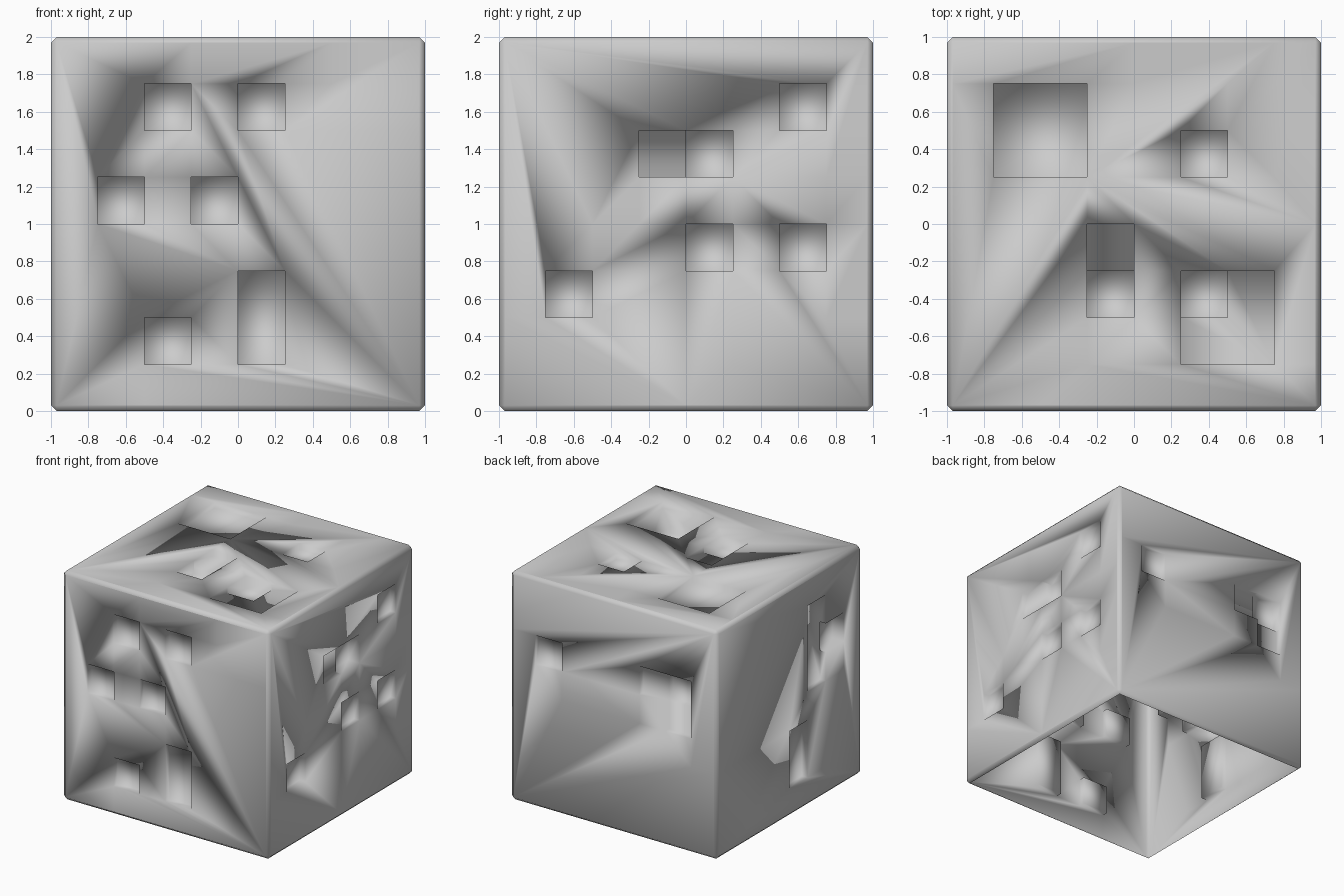
import bpy, bmesh
from mathutils import Vector

if "Cube" in bpy.data.objects:
    bpy.data.objects.remove(bpy.data.objects["Cube"])

BEVEL = 0.03   # chamfer on the cube edges
STEP = 0.055   # depth of one recess level
LINES = [-1 + BEVEL] + [-1 + 0.25 * i for i in range(1, 8)] + [1 - BEVEL]
X, Y, Z = Vector((1, 0, 0)), Vector((0, 1, 0)), Vector((0, 0, 1))


def block(i, j, w=1, h=1):
    return [(a, b) for a in range(i, i + w) for b in range(j, j + h)]


# Each wall: right axis, up axis, outward axis, recessed cells, doubly recessed cells
WALLS = [
    (X, Z, -Y, [(2, 6), (4, 6), (1, 4), (3, 4), (2, 1)] + block(4, 1, 1, 2), []),
    (Y, Z, X, [(6, 6), (4, 3), (6, 3), (1, 2), (3, 5)], [(4, 5)]),
    (-X, Z, Y, [(1, 5), (5, 5), (6, 4)], [(6, 5)]),
    (-Y, Z, -X, block(5, 4, 1, 3) + block(4, 1, 1, 2), [(6, 5)]),
    (X, Y, Z, block(1, 5, 2, 2) + [(5, 5), (3, 3)] + block(5, 1, 2, 2), [(3, 2), (5, 2)]),
]


def add_wall(bm, right, up, out, pits, deep):
    level = {c: 1 for c in pits}
    level.update({c: 2 for c in deep})

    def quad(*pts):
        bm.faces.new([bm.verts.new(right * LINES[i] + up * LINES[j] + out * (1 - STEP * d) + Z)
                      for i, j, d in pts])

    for i, j in block(0, 0, 8, 8):
        d = level.get((i, j), 0)
        # cell floor
        quad((i, j, d), (i + 1, j, d), (i + 1, j + 1, d), (i, j + 1, d))
        # steps towards the next column and the next row
        e = level.get((i + 1, j), 0)
        if e != d:
            quad((i + 1, j, d), (i + 1, j, e), (i + 1, j + 1, e), (i + 1, j + 1, d))
        e = level.get((i, j + 1), 0)
        if e != d:
            quad((i, j + 1, d), (i + 1, j + 1, d), (i + 1, j + 1, e), (i, j + 1, e))


bm = bmesh.new()
for wall in WALLS:
    add_wall(bm, *wall)
bmesh.ops.remove_doubles(bm, verts=bm.verts, dist=0.0005)

# chamfered rim: bevelled cube with only its edge strips kept (underside is open)
rim = bmesh.new()
bmesh.ops.create_cube(rim, size=2)
bmesh.ops.translate(rim, verts=rim.verts, vec=Z)
bmesh.ops.bevel(rim, geom=rim.edges[:], offset=BEVEL, offset_type='OFFSET',
                segments=1, affect='EDGES', profile=0.5)
big = [f for f in rim.faces if f.calc_area() > 1]
bmesh.ops.delete(rim, geom=big, context='FACES_ONLY')
tmp = bpy.data.meshes.new("rim_tmp")
rim.to_mesh(tmp)
rim.free()
bm.from_mesh(tmp)
bpy.data.meshes.remove(tmp)

# join everything and merge coplanar cells into large flat panels
bmesh.ops.remove_doubles(bm, verts=bm.verts, dist=0.0005)
bmesh.ops.recalc_face_normals(bm, faces=bm.faces)
bmesh.ops.dissolve_limit(bm, angle_limit=0.01, use_dissolve_boundaries=False,
                         verts=bm.verts, edges=bm.edges)
for f in bm.faces:
    f.smooth = True
mesh = bpy.data.meshes.new("recessed_cube")
bm.to_mesh(mesh)
bm.free()
cube = bpy.data.objects.new("recessed_cube", mesh)
bpy.context.collection.objects.link(cube)
